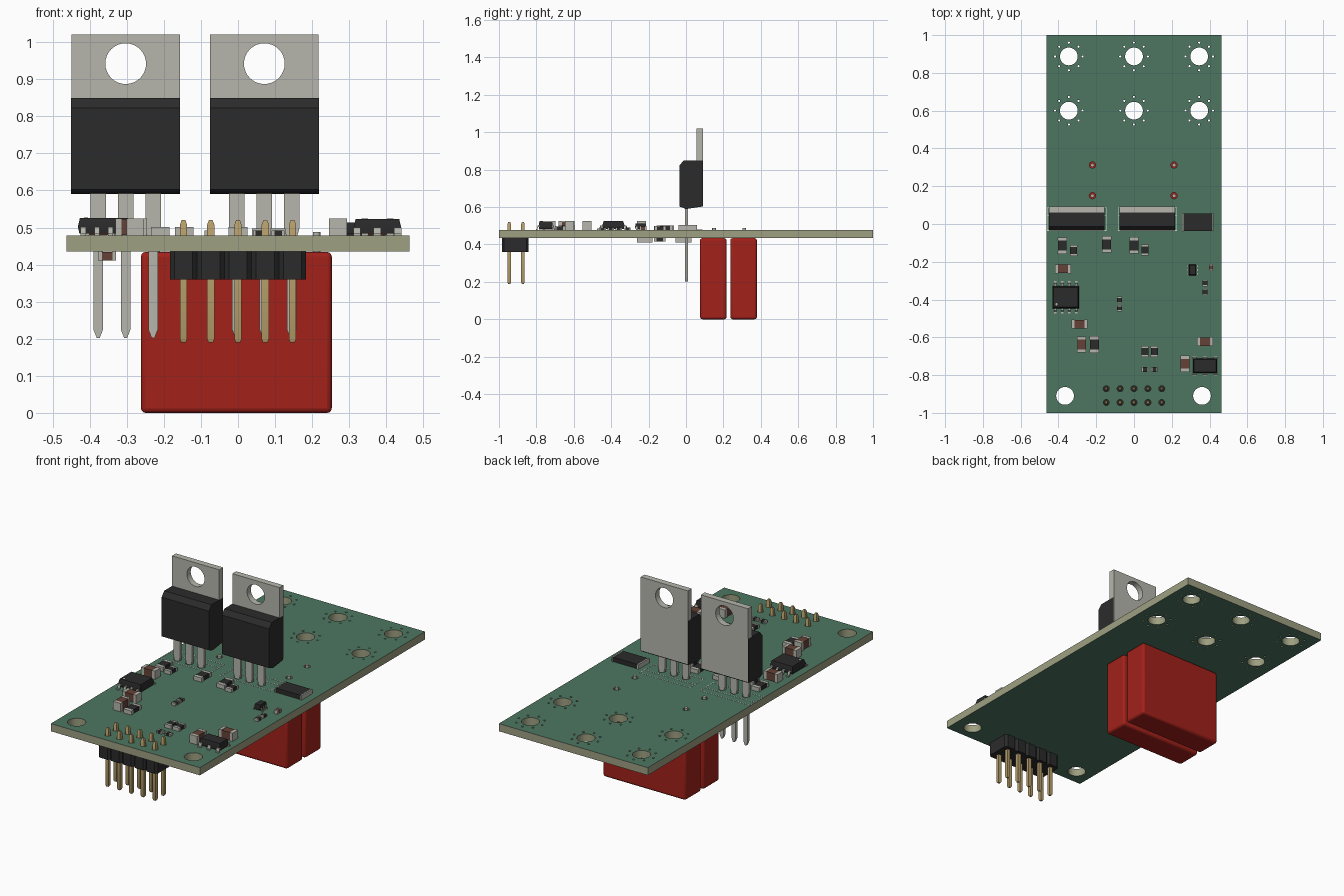
import bpy, bmesh
from math import cos, sin, tau, radians
from mathutils import Matrix, Vector

cube = bpy.data.objects.get("Cube")
if cube:
    bpy.data.objects.remove(cube, do_unlink=True)


def material(name, *rgb):
    m = bpy.data.materials.new(name)
    m.use_nodes = True
    m.diffuse_color = (*rgb, 1)
    m.node_tree.nodes["Principled BSDF"].inputs["Base Color"].default_value = (*rgb, 1)
    return m


GREEN = material("solder_mask", .075, .18, .12)
FIBRE = material("board_core", .34, .35, .22)
RED = material("red_case", .36, .015, .01)
BLACK = material("black_plastic", .024, .024, .024)
METAL = material("bare_metal", .47, .47, .42)
GOLD = material("gold_plate", .48, .35, .15)
BROWN = material("brown_ceramic", .13, .055, .04)
WHITE = material("board_print", .7, .72, .68)
BOTTOM, TOP = .435, .478


def finish(name, bm, *mats):
    bmesh.ops.recalc_face_normals(bm, faces=bm.faces)
    mesh = bpy.data.meshes.new(name)
    bm.to_mesh(mesh)
    bm.free()
    for m in mats:
        mesh.materials.append(m)
    mesh.shade_smooth()
    mesh.set_sharp_from_angle(angle=radians(32))
    obj = bpy.data.objects.new(name, mesh)
    bpy.context.collection.objects.link(obj)
    return obj


def circle(x, y, r, n=24):
    return [(x + r * cos(tau * i / n), y + r * sin(tau * i / n)) for i in range(n)]


def rect(x0, x1, y0, y1, cut=0):
    if not cut:
        return [(x0, y0), (x1, y0), (x1, y1), (x0, y1)]
    return [(x0 + cut, y0), (x1 - cut, y0), (x1, y0 + cut), (x1, y1 - cut),
            (x1 - cut, y1), (x0 + cut, y1), (x0, y1 - cut), (x0, y0 + cut)]


def prism(name, loops, lo, hi, axis, mat, side=None):
    """Extrude filled outlines (inner loops become holes) along an axis."""
    curve = bpy.data.curves.new(name, "CURVE")
    curve.dimensions, curve.fill_mode = "2D", "BOTH"
    curve.extrude = (hi - lo) / 2
    for loop in loops:
        s = curve.splines.new("POLY")
        s.points.add(len(loop) - 1)
        s.use_cyclic_u = True
        for p, (u, v) in zip(s.points, loop):
            p.co = (u, v, 0, 1)
    tmp = bpy.data.objects.new("outline", curve)
    bpy.context.collection.objects.link(tmp)
    graph = bpy.context.evaluated_depsgraph_get()
    mesh = bpy.data.meshes.new_from_object(tmp.evaluated_get(graph))
    bpy.data.objects.remove(tmp)
    bpy.data.curves.remove(curve)
    bm = bmesh.new()
    bm.from_mesh(mesh)
    bpy.data.meshes.remove(mesh)
    bmesh.ops.remove_doubles(bm, verts=bm.verts, dist=1e-5)
    mid = (lo + hi) / 2
    for f in bm.faces:
        f.normal_update()
        f.material_index = 1 if side and abs(f.normal.z) < .5 else 0
    for v in bm.verts:
        u, w, d = v.co.x, v.co.y, v.co.z + mid
        v.co = {"z": (u, w, d), "y": (u, d, w), "x": (d, u, w)}[axis]
    return finish(name, bm, *([mat, side] if side else [mat]))


def loft(name, x, y, sections, mat):
    """Stack rectangular sections given as (z, half x, half y)."""
    bm = bmesh.new()
    rings = [[bm.verts.new((x + a * hx, y + b * hy, z))
              for a, b in ((-1, -1), (1, -1), (1, 1), (-1, 1))] for z, hx, hy in sections]
    for r, s in zip(rings, rings[1:]):
        for i in range(4):
            j = (i + 1) % 4
            bm.faces.new((r[i], r[j], s[j], s[i]))
    bm.faces.new(rings[0])
    bm.faces.new(rings[-1])
    return finish(name, bm, mat)


def chip(name, x, y, length, width, height, upright, mat, z=TOP, end=.2):
    """Two-terminal surface part with metal end caps."""
    bm = bmesh.new()
    e = length * end
    for off, ln, shrink, idx in ((0, length - 2 * e, .94, 0),
                                 ((length - e) / 2, e, 1, 1), ((e - length) / 2, e, 1, 1)):
        pos = Vector((0, off, 0) if upright else (off, 0, 0)) + Vector((x, y, z + height / 2))
        w = width * shrink
        size = (w, ln, height * shrink, 1) if upright else (ln, w, height * shrink, 1)
        old = set(bm.faces)
        bmesh.ops.create_cube(bm, size=1, matrix=Matrix.Translation(pos) @ Matrix.Diagonal(size))
        for f in set(bm.faces) - old:
            f.material_index = idx
    return finish(name, bm, mat, METAL)


def packaged_chip(name, x, y, hx, hy, height, count, pitch, reach, width, axis="x"):
    """Tapered plastic body with bent leads on two opposite sides."""
    mid = TOP + height * .5
    loft(name + "_body", x, y, [(TOP + .006, hx * .94, hy * .94), (mid, hx, hy),
                                (TOP + height, hx * .92, hy * .88)], BLACK)
    centre, half, along = (y, hy, x) if axis == "x" else (x, hx, y)
    t = height * .13
    for s in (-1, 1):
        shape = [(-.005, mid), (reach * .4, mid), (reach * .6, TOP + t), (reach, TOP + t),
                 (reach, TOP), (reach * .45, TOP), (reach * .25, mid - t), (-.005, mid - t)]
        loop = [(centre + s * (half + u), v) for u, v in shape]
        for i in range(count):
            c = along + (i - (count - 1) / 2) * pitch
            prism(name + "_lead", [loop], c - width / 2, c + width / 2, axis, METAL)


# Shared layout
HEADER_X = [(i - 2) * .0735 for i in range(5)]
HEADER_Y = (-.945, -.872)
LEADS = [(x, y) for x in (-.22, .212) for y in (.15, .312)]
DEVICES = (-.303, .071)
LEG_Y = .003

# Circuit board with terminal, via, lead and mounting holes
holes = [circle(x, -.91, .047, 32) for x in (-.365, .36)]
for x in (-.345, 0, .345):
    for y in (.6, .887):
        holes.append(circle(x, y, .047, 32))
        holes += [circle(px, py, .006, 8) for px, py in circle(x, y, .073, 8)]
holes += [circle(x, y, .017, 16) for x, y in LEADS]
holes += [circle(x, y, .016, 16) for x in HEADER_X for y in HEADER_Y]
holes += [circle(x + d, LEG_Y, .02, 16) for x in DEVICES for d in (-.074, 0, .074)]
prism("circuit_board", [rect(-.463, .463, -1, 1)] + holes, BOTTOM, TOP, "z", GREEN, FIBRE)

# Film capacitors under the board
for y in (.146, .308):
    case = loft("film_capacitor", -.0045, y, [(0, .2575, .071), (.434, .2575, .071)], RED)
    bevel = case.modifiers.new("rounded_edges", "BEVEL")
    bevel.width, bevel.segments = .013, 3
for x, y in LEADS:
    prism("capacitor_lead", [circle(x, y, .01, 12)], .42, .488, "z", METAL)

# Upright power devices
for x in DEVICES:
    profile = [(-.035, .603), (-.035, .823), (-.012, .85), (.09, .85), (.09, .603), (.0, .59)]
    prism("power_device_body", [profile], x - .147, x + .147, "x", BLACK)
    prism("power_device_tab", [rect(x - .1465, x + .1465, .608, 1.02), circle(x, .942, .055, 32)],
          .057, .0915, "y", METAL)
    half = [(.021, .61), (.021, .5), (.013, .47), (.013, .225), (.004, .202)]
    for d in (-.074, 0, .074):
        loop = [(x + d + u, v) for u, v in half] + [(x + d - u, v) for u, v in reversed(half)]
        prism("power_device_leg", [loop], LEG_Y - .008, LEG_Y + .008, "y", METAL)
    prism("device_outline", [rect(x - .157, x + .157, -.036, .088),
                             rect(x - .154, x + .154, -.033, .042),
                             rect(x - .154, x + .154, .045, .085)], TOP, TOP + .001, "z", WHITE)

# Pin header under the front edge
for x in HEADER_X:
    prism("header_block", [rect(x - .0367, x + .0367, -.985, -.842, .012)], .36, BOTTOM, "z", BLACK)
    for y in HEADER_Y:
        loft("header_pin", x, y, [(.19, .006, .006), (.198, .0095, .0095),
                                  (.508, .0095, .0095), (.52, .005, .005)], GOLD)

# Resistors
for x, y in ((-.38, -.115), (-.145, -.108), (0, -.113), (-.21, -.638)):
    chip("large_resistor", x, y, .088, .05, .023, True, BLACK)
for x, y in ((-.32, -.14), (.058, -.138), (.058, -.675), (.108, -.675)):
    chip("medium_resistor", x, y, .06, .04, .02, True, BLACK)
for x, y in ((-.077, -.402), (-.077, -.446), (.058, -.77), (.108, -.77), (.376, -.313), (.376, -.36)):
    chip("small_resistor", x, y, .034, .026, .014, y > -.5, BLACK)
chip("shunt_resistor", .338, .01, .166, .098, .026, False, BLACK, end=.04)

# Ceramic capacitors
for x, y, upright in ((-.376, -.238, False), (-.288, -.53, False), (-.277, -.638, True),
                      (.27, -.74, True), (.376, -.623, False)):
    chip("ceramic_capacitor", x, y, .086, .048, .047, upright, BROWN)
chip("small_ceramic_capacitor", .408, -.23, .036, .022, .02, True, BROWN)
for y in (-.22, -.013):
    chip("underside_capacitor", -.353, y, .048, .084, .024, False, BROWN, z=BOTTOM - .024)
chip("underside_resistor", -.1, -.14, .06, .04, .02, True, BLACK, z=BOTTOM - .02)

# Packaged chips
packaged_chip("driver_chip", -.362, -.388, .07, .059, .048, 4, .037, .028, .014)
prism("driver_chip_mark", [circle(-.41, -.425, .006, 12)], TOP + .047, TOP + .0485, "z", METAL)
packaged_chip("regulator", .376, -.75, .064, .038, .045, 3, .055, .014, .02)
packaged_chip("small_chip", .31, -.243, .018, .029, .035, 3, .02, .011, .009, "y")
